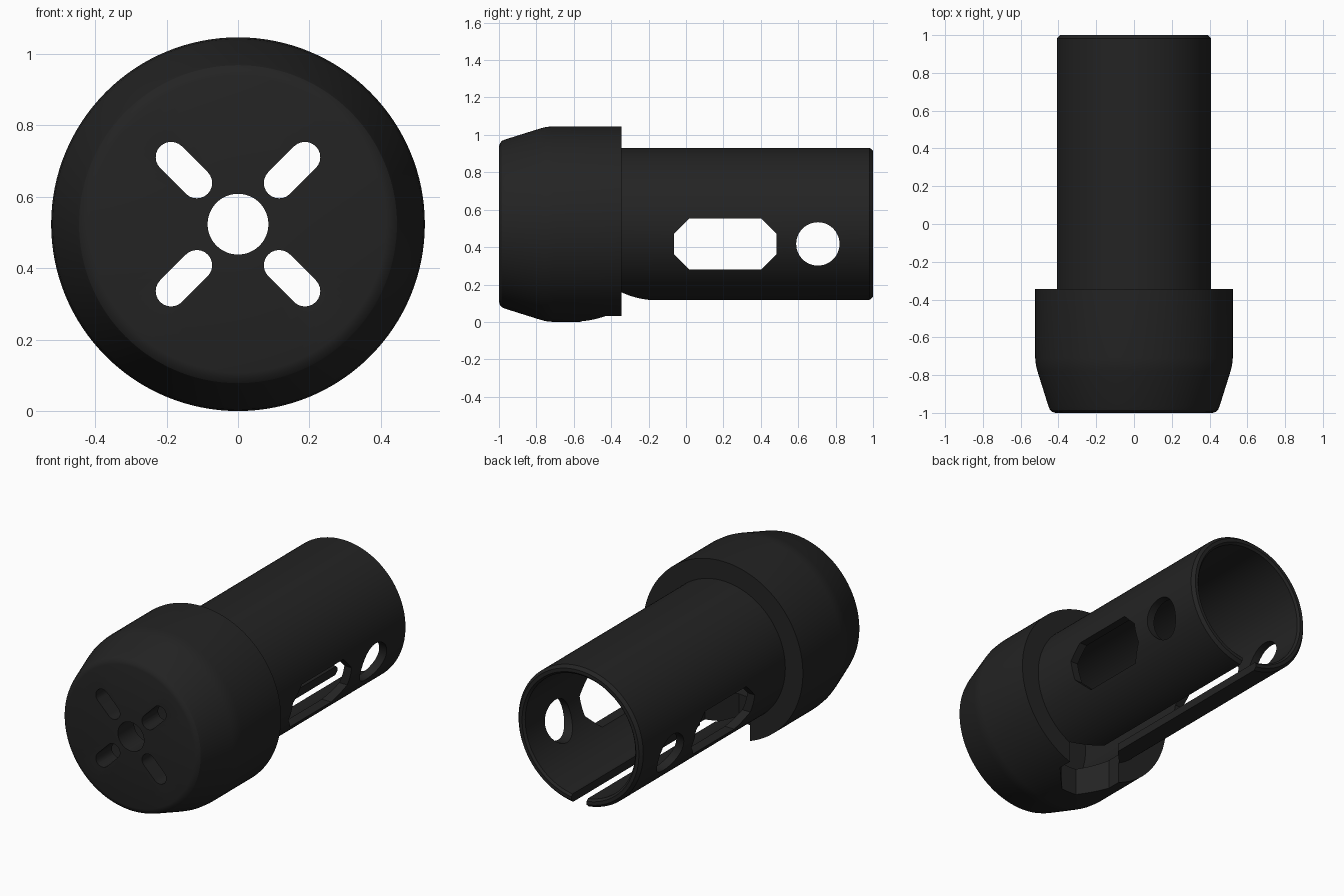
import bpy, bmesh, math
from mathutils import Matrix, Vector

if "Cube" in bpy.data.objects:
    bpy.data.objects.remove(bpy.data.objects["Cube"])

CZ = 0.523      # height of the long axis
SEG = 128

mat = bpy.data.materials.new("matte_black")
mat.diffuse_color = (0.017, 0.017, 0.017, 1)
mat.use_nodes = True
mat.node_tree.nodes["Principled BSDF"].inputs["Base Color"].default_value = mat.diffuse_color


def make_object(name, bm):
    bmesh.ops.recalc_face_normals(bm, faces=bm.faces)
    me = bpy.data.meshes.new(name)
    bm.to_mesh(me)
    bm.free()
    me.materials.append(mat)
    ob = bpy.data.objects.new(name, me)
    bpy.context.collection.objects.link(ob)
    return ob


def lathe(name, profile):
    """Closed (y, radius) profile turned around the long axis."""
    bm = bmesh.new()
    rings = []
    for i in range(SEG):
        a = 2 * math.pi * i / SEG
        rings.append([bm.verts.new((r * math.cos(a), y, CZ + r * math.sin(a)))
                      for y, r in profile])
    n = len(profile)
    for i in range(SEG):
        p, q = rings[i], rings[(i + 1) % SEG]
        for j in range(n):
            k = (j + 1) % n
            bm.faces.new((p[j], p[k], q[k], q[j]))
    return make_object(name, bm)


def prism(name, points, direction):
    """Polygon of 3D points pushed along a direction."""
    bm = bmesh.new()
    face = bm.faces.new([bm.verts.new(p) for p in points])
    ext = bmesh.ops.extrude_face_region(bm, geom=[face])
    bmesh.ops.translate(bm, vec=Vector(direction),
                        verts=[v for v in ext["geom"] if isinstance(v, bmesh.types.BMVert)])
    ob = make_object(name, bm)
    ob.hide_render = True
    ob.hide_viewport = True
    return ob


# Head and tube in one turned body with an open back
body = lathe("housing", [
    (-1.0, 0.085), (-1.0, 0.415), (-0.995, 0.432), (-0.984, 0.445), (-0.965, 0.453),
    (-0.78, 0.511), (-0.75, 0.519), (-0.71, 0.523), (-0.345, 0.523),
    (-0.345, 0.408), (0.982, 0.408), (1.0, 0.392),
    (1.0, 0.372), (0.988, 0.36), (-0.85, 0.36), (-0.85, 0.085)])

cutters = []

# Eight-sided window through both sides
y0, y1, z0, z1, c = -0.065, 0.485, 0.28, 0.553, 0.082
window = [(y0 + c, z0), (y1 - c, z0), (y1, z0 + c), (y1, z1 - c),
          (y1 - c, z1), (y0 + c, z1), (y0, z1 - c), (y0, z0 + c)]
cutters.append(prism("window_cutter", [(-0.7, y, z) for y, z in window], (1.4, 0, 0)))

# Round hole through both sides
cutters.append(prism("side_hole_cutter", [
    (-0.7, 0.705 + 0.116 * math.cos(t), 0.417 + 0.116 * math.sin(t))
    for t in (2 * math.pi * i / 48 for i in range(48))], (1.4, 0, 0)))

# Four diagonal slots in the front face
for n in range(4):
    turn = Matrix.Rotation(math.pi / 4 + n * math.pi / 2, 3, 'Y')
    pts = []
    for centre, start in ((0.265, -0.5), (0.163, 0.5)):
        for i in range(13):
            t = math.pi * (start + i / 12)
            p = turn @ Vector((centre + 0.043 * math.cos(t), 0, 0.043 * math.sin(t)))
            pts.append((p.x, -1.1, CZ + p.z))
    cutters.append(prism("front_slot_cutter", pts, (0, 0.4, 0)))

# Underside slot that widens into a pocket at the head
half = [(0.05, -0.565), (0.178, -0.43), (0.178, -0.34), (0.05, -0.2), (0.05, 1.1)]
outline = half + [(-x, y) for x, y in reversed(half)]
cutters.append(prism("underside_slot_cutter", [(x, y, -0.1) for x, y in outline], (0, 0, 0.5)))

for cutter in cutters:
    mod = body.modifiers.new(cutter.name, 'BOOLEAN')
    mod.operation = 'DIFFERENCE'
    mod.solver = 'EXACT'
    mod.object = cutter

# Bake the cuts, drop the helpers, and smooth the round surfaces
bpy.context.view_layer.update()
cut_mesh = bpy.data.meshes.new_from_object(
    body.evaluated_get(bpy.context.evaluated_depsgraph_get()))
body.modifiers.clear()
body.data = cut_mesh
for cutter in cutters:
    bpy.data.objects.remove(cutter)
bpy.context.view_layer.objects.active = body
body.select_set(True)
bpy.ops.object.shade_smooth_by_angle(angle=math.radians(25))
